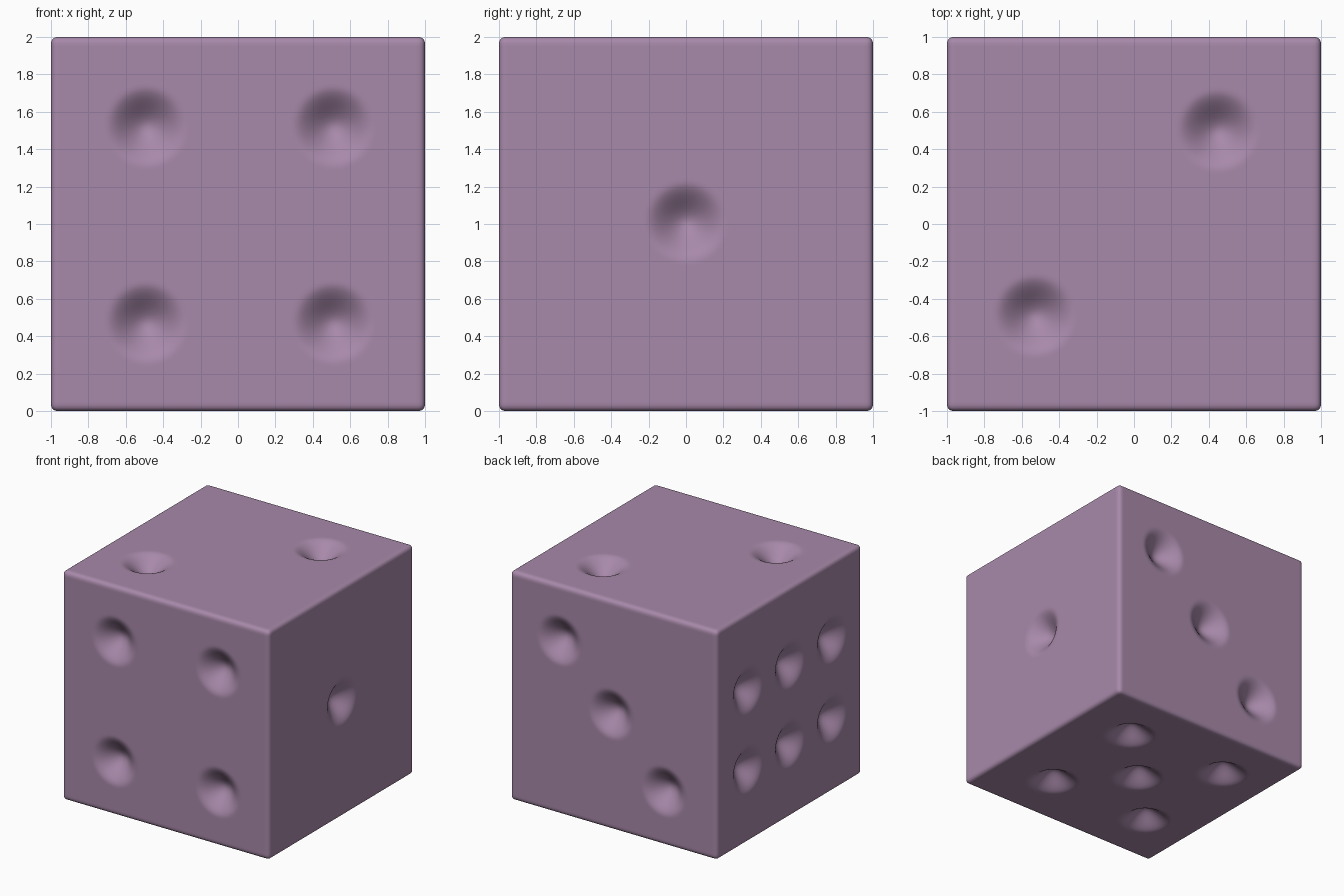
import bpy, bmesh
from mathutils import Vector

if "Cube" in bpy.data.objects:
    bpy.data.objects.remove(bpy.data.objects["Cube"])

N = 120             # grid cells along each edge
EDGE = 0.035        # edge rounding radius
PIP_R, PIP_D = 0.22, 0.12

# Pip centres for each face, in die-centred coordinates
H = 0.5
pips = {
    (0, -1, 0): [(x, -1, z) for x in (-0.49, 0.51) for z in (-0.53, 0.52)],       # four
    (1, 0, 0): [(1, 0, 0.01)],                                                    # one
    (0, 0, 1): [(0.45, 0.5, 1), (-0.53, -0.49, 1)],                               # two
    (0, 1, 0): [(0.52, 1, 0.52), (0.02, 1, 0.01), (-0.49, 1, -0.53)],             # three
    (-1, 0, 0): [(-1, y, z) for y in (-0.58, 0, 0.58) for z in (-0.36, 0.33)],    # six
    (0, 0, -1): [(-0.04, 0, -1)] + [(x, y, -1) for x in (0.46, -0.54) for y in (-H, H)],  # five
}

# Dense cube body
bm = bmesh.new()
bmesh.ops.create_cube(bm, size=2)
bmesh.ops.subdivide_edges(bm, edges=bm.edges[:], cuts=N - 1, use_grid_fill=True)

# Rounded edges and corners
lim = 1 - EDGE
for v in bm.verts:
    inner = Vector([max(-lim, min(lim, c)) for c in v.co])
    v.co = inner + (v.co - inner).normalized() * EDGE

# Soft dimples pressed into each face
for normal, centres in pips.items():
    n = Vector(normal)
    face_verts = [v for v in bm.verts if v.co.dot(n) > 0.999]
    for c in map(Vector, centres):
        for v in face_verts:
            d = v.co - c
            r = (d - n * d.dot(n)).length
            if r < PIP_R:
                t = 1 - r / PIP_R
                v.co -= n * PIP_D * t * t * (3 - 2 * t)

# Stand the die on the ground
bmesh.ops.translate(bm, verts=bm.verts[:], vec=(0, 0, 1))
bmesh.ops.recalc_face_normals(bm, faces=bm.faces[:])
for f in bm.faces:
    f.smooth = True
mesh = bpy.data.meshes.new("die")
bm.to_mesh(mesh)
bm.free()
die = bpy.data.objects.new("die", mesh)
bpy.context.collection.objects.link(die)

mat = bpy.data.materials.new("mauve")
mat.diffuse_color = (0.39, 0.25, 0.40, 1)
mat.use_nodes = True
mat.node_tree.nodes["Principled BSDF"].inputs["Base Color"].default_value = mat.diffuse_color
mesh.materials.append(mat)
